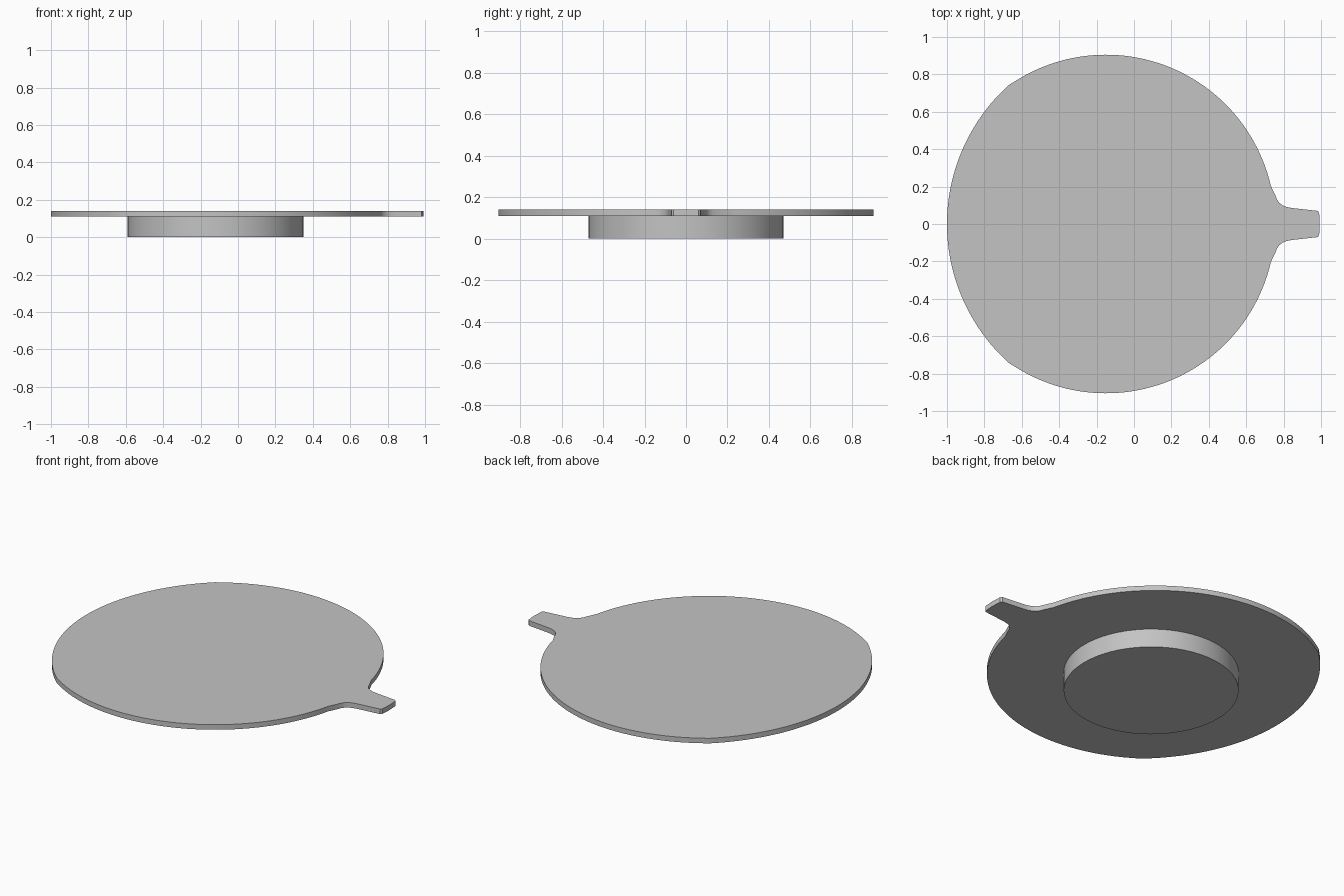
import bpy, bmesh
from math import sin, cos, radians, atan2, sqrt

cube = bpy.data.objects.get("Cube")
if cube:
    bpy.data.objects.remove(cube, do_unlink=True)

grey = bpy.data.materials.new("plain grey")
grey.use_nodes = True
grey.diffuse_color = (0.55, 0.55, 0.55, 1)
grey.node_tree.nodes["Principled BSDF"].inputs["Base Color"].default_value = (0.55, 0.55, 0.55, 1)


def arc(cx, r, start, end, steps):
    """Points on an arc centred on the x axis, angles in radians."""
    return [(cx + r * cos(start + (end - start) * i / steps),
             r * sin(start + (end - start) * i / steps)) for i in range(steps + 1)]


def extrude_outline(name, outline, z0, z1):
    """Closed slab from a counter-clockwise outline."""
    bm = bmesh.new()
    base = bm.faces.new([bm.verts.new((x, y, z0)) for x, y in outline])
    top = bmesh.ops.extrude_face_region(bm, geom=[base], use_keep_orig=True)
    verts = [g for g in top["geom"] if isinstance(g, bmesh.types.BMVert)]
    bmesh.ops.translate(bm, verts=verts, vec=(0, 0, z1 - z0))
    bmesh.ops.recalc_face_normals(bm, faces=bm.faces)
    mesh = bpy.data.meshes.new(name)
    bm.to_mesh(mesh)
    bm.free()
    obj = bpy.data.objects.new(name, mesh)
    bpy.context.collection.objects.link(obj)
    mesh.materials.append(grey)
    bpy.ops.object.select_all(action='DESELECT')
    obj.select_set(True)
    bpy.context.view_layer.objects.active = obj
    bpy.ops.object.shade_smooth_by_angle(angle=radians(30))
    return obj


# Lid plate: tab, concave neck, main arc and a wider arc at the far side
CX, R = -0.15, 0.905
corner_x = -0.67
corner_y = sqrt(1 - corner_x ** 2)
tab = [(0.99, 0), (0.99, 0.06), (0.982, 0.07), (0.84, 0.086), (0.815, 0.091),
       (0.795, 0.099), (0.777, 0.113), (0.765, 0.13), (0.755, 0.155)]
main = arc(CX, R, radians(13), atan2(corner_y, corner_x - CX) - 0.05, 48)
far = arc(0, 1, atan2(corner_y, corner_x), radians(180), 24)
half = tab + main + far
half[0] = (0.993, 0)
outline = half + [(x, -y) for x, y in reversed(half[1:-1])]
extrude_outline("lid_plate", outline, 0.11, 0.14)

# Round plug under the plate
extrude_outline("plug", arc(-0.12, 0.47, 0, radians(360), 64)[:-1], 0, 0.11)
